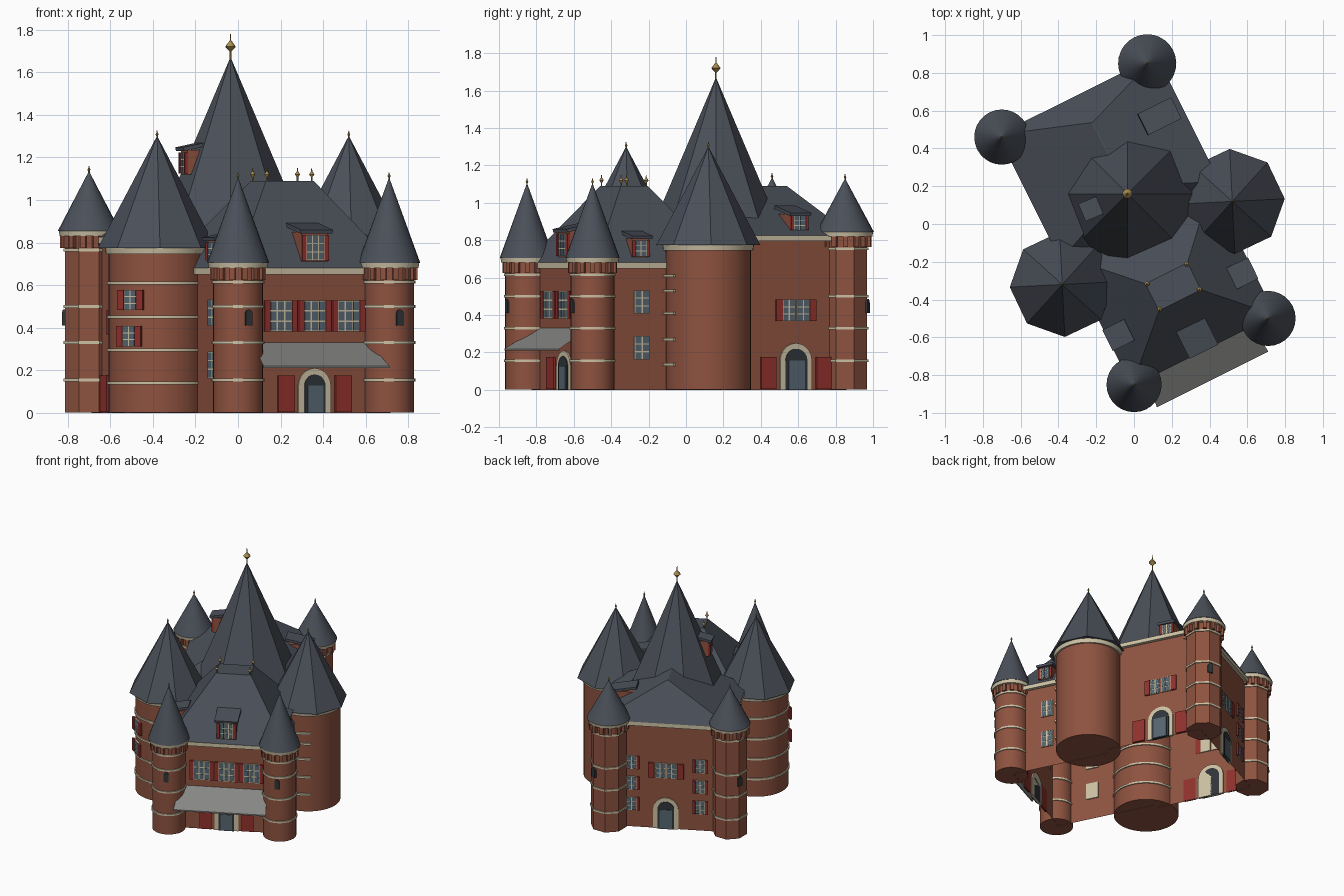
import bpy, bmesh
from math import sin, cos, pi, radians
from mathutils import Matrix, Vector

if "Cube" in bpy.data.objects:
    bpy.data.objects.remove(bpy.data.objects["Cube"])

TURN = radians(26.5)                    # the whole house is turned on its plot
WORLD = Matrix.Rotation(TURN, 4, 'Z')


def material(name, rgb):
    m = bpy.data.materials.new(name)
    m.diffuse_color = (*rgb, 1)
    m.use_nodes = True
    m.node_tree.nodes["Principled BSDF"].inputs["Base Color"].default_value = m.diffuse_color
    return m


BRICK = material("brick", (0.27, 0.085, 0.05))
SLATE = material("slate", (0.07, 0.08, 0.10))
CREAM = material("stone", (0.60, 0.53, 0.37))
RED = material("red_paint", (0.28, 0.03, 0.025))
GLASS = material("glass", (0.09, 0.13, 0.16))
DARK = material("dark", (0.03, 0.035, 0.04))
GOLD = material("gilding", (0.40, 0.27, 0.08))
AWN = material("awning_grey", (0.24, 0.24, 0.23))


def mesh(name, verts, faces, mat, smooth=False, local=Matrix()):
    me = bpy.data.meshes.new(name)
    me.from_pydata([tuple(WORLD @ local @ Vector(v)) for v in verts], [], faces)
    bm = bmesh.new()
    bm.from_mesh(me)
    bmesh.ops.recalc_face_normals(bm, faces=bm.faces)
    bm.to_mesh(me)
    bm.free()
    me.materials.append(mat)
    ob = bpy.data.objects.new(name, me)
    bpy.context.collection.objects.link(ob)
    if smooth:
        bpy.context.view_layer.objects.active = ob
        ob.select_set(True)
        bpy.ops.object.shade_smooth_by_angle(angle=radians(40))
        ob.select_set(False)
    return ob


def lathe(name, u, v, profile, mat, n=32, phase=0.0, smooth=True):
    verts = [(u + r * cos(phase + 2 * pi * i / n), v + r * sin(phase + 2 * pi * i / n), z)
             for r, z in profile for i in range(n)]
    faces = [(k * n + i, k * n + (i + 1) % n, (k + 1) * n + (i + 1) % n, (k + 1) * n + i)
             for k in range(len(profile) - 1) for i in range(n)]
    return mesh(name, verts, faces, mat, smooth)


def frame_at(u, v, z, az):              # local x points outward from the wall
    return Matrix.Translation((u, v, z)) @ Matrix.Rotation(az, 4, 'Z')


def box(name, loc, c, s, mat, tilt=0):
    vs = [Vector((x * s[0] / 2, y * s[1] / 2, z * s[2] / 2))
          for x in (-1, 1) for y in (-1, 1) for z in (-1, 1)]
    fs = [(0, 1, 3, 2), (4, 6, 7, 5), (0, 4, 5, 1), (2, 3, 7, 6), (0, 2, 6, 4), (1, 5, 7, 3)]
    return mesh(name, vs, fs, mat, local=loc @ Matrix.Translation(c) @ Matrix.Rotation(tilt, 4, 'Y'))


def arch(name, loc, w, h, depth, mat):  # round-headed panel standing on loc
    pts = [(-w / 2, 0), (w / 2, 0)] + [(w / 2 * cos(pi * i / 10), h - w / 2 + w / 2 * sin(pi * i / 10))
                                      for i in range(11)]
    n = len(pts)
    vs = [(d, y, z) for d in (-0.01, depth) for y, z in pts]
    fs = [tuple(range(n)), tuple(range(n, 2 * n))] + [(i, (i + 1) % n, n + (i + 1) % n, n + i) for i in range(n)]
    mesh(name, vs, fs, mat, local=loc)


def window(u, v, z, az, w=0.075, h=0.125, cols=2, shutter=0.0):
    f = frame_at(u, v, z, az)
    box("window_frame", f, (0, 0, 0), (0.016, w, h), CREAM)
    pw, ph = w / cols, h / 3
    for i in range(cols):
        for j in range(3):
            box("window_pane", f, (0.002, (i + .5) * pw - w / 2, (j + .5) * ph - h / 2),
                (0.016, pw * 0.8, ph * 0.85), GLASS)
    if shutter:
        for s in (-1, 1):
            box("shutter", f, (0.006, s * (w / 2 + shutter / 2), 0), (0.014, shutter, h), RED)


def door(u, v, az, w, h, leaf, gap):
    f = frame_at(u, v, 0, az)
    arch("door_surround", f, w + 0.06, h + 0.03, 0.008, CREAM)
    arch("door_arch", f, w, h, 0.013, DARK)
    box("door_glass", f, (0.008, 0, h * 0.36), (0.018, w * 0.75, h * 0.7), GLASS)
    for s in (-1, 1):
        box("door_shutter", f, (0.006, s * gap, 0.09), (0.016, leaf, 0.17), RED)


def dormer(u, v, z, az, w, h, d):
    f = frame_at(u, v, z, az)
    box("dormer_body", f, (-d / 2, 0, h / 2), (d, w, h), BRICK)
    window(u, v, z + h * 0.47, az, w * 0.7, h * 0.85, 3 if w > 0.11 else 2, w * 0.17)
    box("dormer_roof", f, (-d / 2 + 0.005, 0, h + 0.018), (d + 0.04, w * 1.25, 0.018), SLATE, 0.2)


def finial(u, v, z, s):
    lathe("finial", u, v, [(0, z - 0.01), (0.004, z - 0.01), (0.004, z + s * .3), (s * .22, z + s * .5),
                           (0.003, z + s * .75), (0.002, z + s), (0, z + s)], GOLD, 8)


# --- walls: low front wing, taller rear wing
def walls(name, pts, z0, z1):
    n = len(pts)
    mesh(name, [(*p, z) for z in (z0, z1) for p in pts],
         [(i, i + 1, n + i + 1, n + i) for i in range(n - 1)], BRICK)


L, R, F = -0.37, 0.43, -0.74
RL, RR, B = -0.41, 0.48, 0.72
walls("front_wing_walls", [(L, 0), (L, F), (R, F), (R, 0)], 0, 0.67)
walls("rear_wing_walls", [(RR, 0), (RR, B), (RL, B), (RL, 0)], 0, 0.81)
walls("rear_wing_gable", [(RL, 0), (RR, 0)], 0.6, 0.81)


def cornice(name, u0, u1, v, z):
    o = Matrix()
    box(name + "_end", o, ((u0 + u1) / 2, v, z), (u1 - u0 + 0.05, 0.05, 0.03), CREAM)
    for u in (u0, u1):
        box(name + "_side", o, (u, v / 2, z), (0.05, abs(v), 0.03), CREAM)


cornice("front_cornice", L, R, F, 0.665)
cornice("rear_cornice", RL, RR, B, 0.81)


# --- hipped roofs
def hip(name, base, top, z0, z1):
    rect = lambda r, z: [(r[0], r[2], z), (r[1], r[2], z), (r[1], r[3], z), (r[0], r[3], z)]
    mesh(name, rect(base, z0) + rect(top, z1),
         [(4, 5, 6, 7)] + [(i, (i + 1) % 4, 4 + (i + 1) % 4, 4 + i) for i in range(4)], SLATE)


hip("front_roof", (-0.395, 0.455, -0.765, 0.0), (-0.087, 0.162, -0.47, -0.31), 0.68, 1.09)
hip("rear_roof", (-0.435, 0.505, 0.0, 0.745), (0.040, 0.046, 0.2, 0.58), 0.825, 1.09)
for u in (-0.08, 0.155):
    for v in (-0.465, -0.315):
        finial(u, v, 1.09, 0.06)

# --- central octagonal spire
OCT = -TURN
lathe("central_spire", 0.04, 0.159, [(0.37, 0.80), (0.0005, 1.67)], SLATE, 8, OCT, False)
finial(0.04, 0.159, 1.66, 0.12)
saz = radians(202.5) - TURN
dormer(0.04 + 0.235 * cos(saz), 0.159 + 0.235 * sin(saz), 1.12, saz, 0.08, 0.115, 0.11)

# --- two broad side towers
BANDS = (0.14, 0.295, 0.45, 0.61)
for u, v in ((-0.483, -0.117), (0.519, -0.125)):
    lathe("broad_tower", u, v, [(0, 0.002), (0.228, 0.002), (0.228, 0.77)], BRICK, 40)
    lathe("broad_tower_cornice", u, v, [(0.22, 0.745), (0.24, 0.745), (0.245, 0.775), (0.22, 0.775)], CREAM, 40)
    lathe("broad_tower_roof", u, v, [(0, 0.775), (0.278, 0.775), (0.0005, 1.30)], SLATE, 8, OCT + 0.05, False)
    finial(u, v, 1.29, 0.035)
for z in BANDS:
    lathe("broad_tower_band", -0.483, -0.117,
          [(0, z - .007), (0.236, z - .007), (0.236, z + .007), (0, z + .007)], CREAM, 40)
for z in (0.135, 0.27, 0.41, 0.53, 0.61):
    for k in range(6):
        a = radians(-100 + k * 9) - TURN
        box("broad_tower_stub", frame_at(0.519, -0.125, z, a), (0.232, 0, 0), (0.02, 0.038, 0.015), CREAM)
for a, z in ((236, 0.36), (238, 0.53)):
    a = radians(a) - TURN
    window(-0.483 + 0.23 * cos(a), -0.117 + 0.23 * sin(a), z, a, 0.07, 0.095, 2, 0.035)


# --- four slim corner towers
def slim_tower(u, v, r, roof_r, eave, tip, sides, face):
    flat = sides == 8
    lathe("corner_tower", u, v, [(0, 0.002), (r, 0.002), (r, eave)], BRICK, sides, OCT + pi / 8, not flat)
    for z in (0.155, 0.33, 0.50, eave - 0.09):
        lathe("corner_tower_band", u, v, [(r - .01, z - .007), (r + .007, z - .007), (r + .007, z + .007),
                                          (r - .01, z + .007)], CREAM, sides, OCT + pi / 8, not flat)
    for k in range(14):
        box("corbel", frame_at(u, v, eave - 0.05, 2 * pi * k / 14), (r, 0, 0), (0.03, 0.025, 0.06), BRICK)
    lathe("corner_tower_ring", u, v, [(r - .02, eave - .025), (roof_r - .008, eave - .025),
                                      (roof_r - .004, eave), (r - .02, eave)], CREAM)
    lathe("corner_tower_roof", u, v, [(0, eave), (roof_r, eave), (0.0005, tip)], SLATE, 28)
    finial(u, v, tip - 0.01, 0.035)
    a = radians(face) - TURN
    arch("slit_window", frame_at(u + r * cos(a), v + r * sin(a), 0.41, a), 0.035, 0.075, 0.006, DARK)


slim_tower(-0.379, -0.761, 0.117, 0.146, 0.705, 1.105, 32, -65)
slim_tower(0.412, -0.764, 0.117, 0.146, 0.705, 1.105, 32, -65)
slim_tower(0.442, 0.730, 0.128, 0.154, 0.845, 1.13, 8, 70)
slim_tower(-0.421, 0.724, 0.122, 0.146, 0.855, 1.135, 8, 160)

# --- front: door, windows, awning, dormer
S = -pi / 2
door(0.03, F, S, 0.11, 0.18, 0.085, 0.15)
for k in (-1, 0, 1):
    window(0.03 + k * 0.178, F, 0.455, S, 0.115, 0.145, 3, 0.028)
mesh("awning", [(-0.3, F, 0.33), (0.32, F, 0.33), (0.335, -0.922, 0.22), (-0.325, -0.922, 0.22),
                (-0.325, -0.922, 0.21), (0.335, -0.922, 0.21)], [(0, 1, 2, 3), (3, 2, 5, 4)], AWN)
dormer(0.03, -0.745, 0.71, S, 0.135, 0.14, 0.13)

# --- sides, mirrored left and right
for wing, rear, az in ((R, RR, 0), (L, RL, pi)):
    s = cos(az)
    for z in (0.225, 0.47):
        window(wing, -0.48, z, az, 0.09, 0.125, 2)
    door(rear, 0.415, az, 0.13, 0.22, 0.09, 0.165)
    for dv in (-0.042, 0.042):
        window(rear, 0.415 + dv, 0.425, az, 0.075, 0.115, 2)
    for dv in (-0.1, 0.1):
        box("shutter", frame_at(rear, 0.415 + dv, 0.425, az), (0.005, 0, 0), (0.014, 0.04, 0.115), RED)
    dormer(wing + 0.005 * s, -0.49, 0.71, az, 0.1, 0.1, 0.09)
dormer(RR - 0.03, 0.45, 0.85, 0, 0.1, 0.09, 0.16)

# --- back: door and window columns
N = pi / 2
door(0.035, B, N, 0.12, 0.21, 0.0, 0.0)
for du in (-0.042, 0.042):
    window(0.035 + du, B, 0.45, N, 0.078, 0.115, 2, 0.03 if du > 9 else 0)
for s in (-1, 1):
    box("shutter", frame_at(0.035 + s * 0.105, B, 0.45, N), (0.005, 0, 0), (0.014, 0.045, 0.115), RED)
    for z in (0.18, 0.34, 0.50):
        window(0.035 + s * 0.245, B, z, N, 0.07, 0.1, 2, 0.02)
